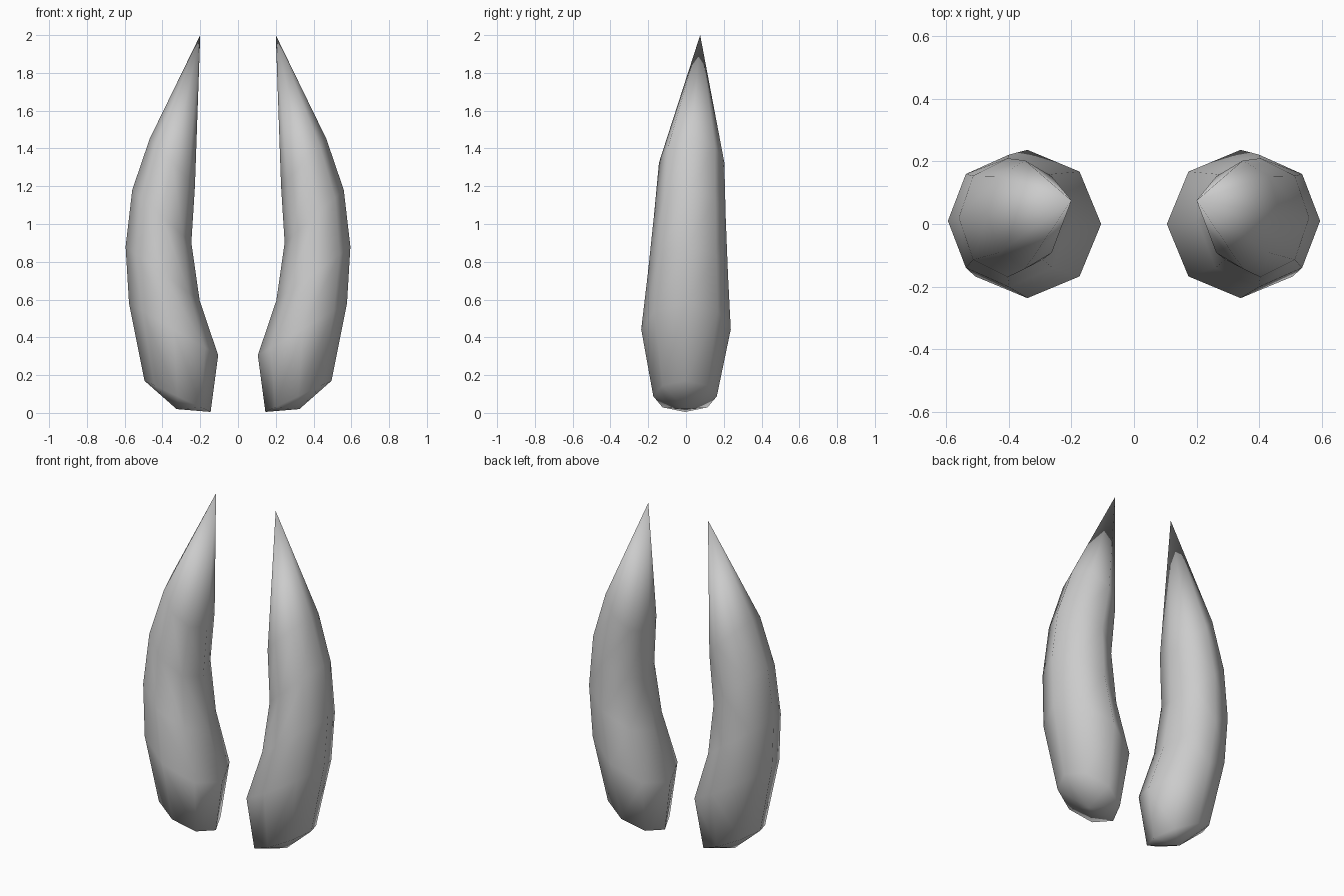
import bpy, bmesh, math

if "Cube" in bpy.data.objects:
    bpy.data.objects.remove(bpy.data.objects["Cube"])

# Tilted octagonal rings: inner (x, z), outer (x, z), y centre, y half width
RINGS = [
    ((0.145, 0.005), (0.495, 0.17), -0.005, 0.168),
    ((0.105, 0.305), (0.577, 0.58), 0.0, 0.237),
    ((0.203, 0.595), (0.595, 0.88), 0.01, 0.212),
    ((0.247, 0.90), (0.56, 1.18), 0.02, 0.19),
    ((0.228, 1.20), (0.468, 1.45), 0.03, 0.173),
]
TIP = (0.20, 0.075, 2.0)
BASE = (0.325, 0.0, 0.02)
SIDES = 8


def make_horn(name, side):
    bm = bmesh.new()
    loops = []
    for (xi, zi), (xo, zo), yc, hw in RINGS:
        loop = []
        for i in range(SIDES):
            a = 2 * math.pi * i / SIDES
            t = 0.5 + 0.5 * math.cos(a)
            x, z = xi + (xo - xi) * t, zi + (zo - zi) * t
            loop.append(bm.verts.new((side * x, yc + hw * math.sin(a), z)))
        loops.append(loop)
    tip = bm.verts.new((side * TIP[0], TIP[1], TIP[2]))
    base = bm.verts.new((side * BASE[0], BASE[1], BASE[2]))
    for i in range(SIDES):
        j = (i + 1) % SIDES
        for a, b in zip(loops, loops[1:]):
            bm.faces.new((a[i], a[j], b[j], b[i]))
        bm.faces.new((loops[-1][i], loops[-1][j], tip))
        bm.faces.new((loops[0][j], loops[0][i], base))
    bmesh.ops.recalc_face_normals(bm, faces=bm.faces[:])
    for f in bm.faces:
        f.smooth = True
    mesh = bpy.data.meshes.new(name)
    bm.to_mesh(mesh)
    bm.free()
    bpy.context.collection.objects.link(bpy.data.objects.new(name, mesh))


# Mirrored pair of curved horns
make_horn("right_horn", 1)
make_horn("left_horn", -1)
